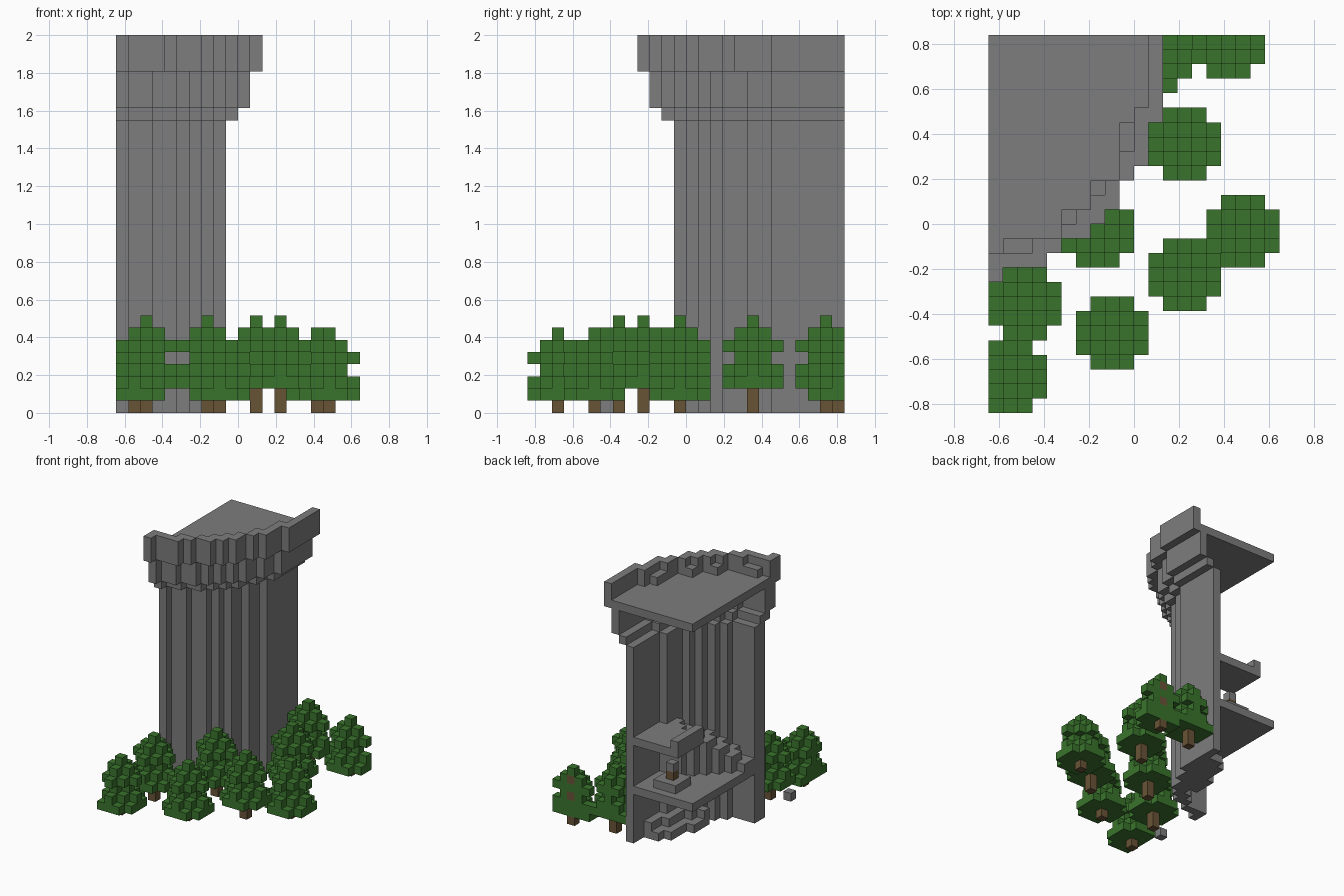
import bpy, bmesh, math
from mathutils import Vector

cube = bpy.data.objects.get("Cube")
if cube:
    bpy.data.objects.remove(cube, do_unlink=True)

V = 2 / 31                    # edge of one block
NX, NY = 20, 26               # plot size in blocks
CX, CY = -3, 23               # tower axis, in blocks


def material(name, rgb):
    m = bpy.data.materials.new(name)
    m.use_nodes = True
    m.diffuse_color = (*rgb, 1)
    bsdf = next(n for n in m.node_tree.nodes if n.type == 'BSDF_PRINCIPLED')
    bsdf.inputs["Base Color"].default_value = (*rgb, 1)
    bsdf.inputs["Roughness"].default_value = 0.9
    return m


STONE = material("grey_stone", (0.205, 0.205, 0.205))
LEAF = material("leaf_green", (0.042, 0.175, 0.026))
WOOD = material("brown_wood", (0.14, 0.088, 0.037))

AXES = [Vector(a) for a in ((1, 0, 0), (0, 1, 0), (0, 0, 1))]


def blocks(name, cells, mat):
    """Outer skin of a set of unit blocks, as one object."""
    cells = {c for c in cells if 0 <= c[0] < NX and 0 <= c[1] < NY}
    bm = bmesh.new()
    for c in cells:
        mid = Vector(c) + Vector((0.5, 0.5, 0.5))
        for k in range(3):
            for s in (-1, 1):
                n = AXES[k] * s
                if tuple(int(a + b) for a, b in zip(c, n)) in cells:
                    continue
                u, w = AXES[(k + 1) % 3] / 2, AXES[(k + 2) % 3] / 2 * s
                quad = [mid + n / 2 + p for p in (-u - w, u - w, u + w, w - u)]
                bm.faces.new([bm.verts.new(
                    ((p.x - NX / 2) * V, (p.y - NY / 2) * V, p.z * V)) for p in quad])
    bmesh.ops.remove_doubles(bm, verts=bm.verts, dist=V / 100)
    mesh = bpy.data.meshes.new(name)
    bm.to_mesh(mesh)
    bm.free()
    mesh.materials.append(mat)
    obj = bpy.data.objects.new(name, mesh)
    bpy.context.collection.objects.link(obj)


def box(xs, ys, zs):
    return {(i, j, k) for i in range(*xs) for j in range(*ys) for k in range(*zs)}


def ring(inner, outer, z0, z1):
    """Blocks whose squared distance from the tower axis is in (inner, outer]."""
    return {c for c in box((0, NX), (0, NY), (z0, z1))
            if inner < (c[0] - CX) ** 2 + (c[1] - CY) ** 2 <= outer}


def angle(c):
    return math.degrees(math.atan2(CY - c[1], c[0] - CX))


# Tower shell, one block thick, widening towards the top
blocks("tower_wall", ring(106, 130, 0, 24), STONE)
blocks("lower_corbel", ring(128, 153, 24, 25), STONE)
blocks("upper_corbel", ring(151, 178, 25, 28), STONE)
blocks("parapet", ring(176, 206, 28, 31), STONE)
blocks("roof_floor", ring(-1, 176, 28, 29), STONE)

# Small steps behind the parapet, mirrored about the diagonal
half = {(9, 18, 29), (9, 19, 29), (7, 15, 29)}
blocks("parapet_steps", half | {(20 - j, 20 - i, k) for i, j, k in half}, STONE)

# Inner floors
blocks("lower_floor", ring(-1, 106, 6, 7), STONE)
blocks("upper_floor", box((2, 8), (21, NY), (12, 13)) & ring(-1, 106, 12, 13), STONE)
blocks("upper_floor_rail", box((2, 3), (21, NY), (13, 14)), STONE)

# Curved stairs along the inside of the wall
stairs = set()
for i, j, k in ring(60, 106, 7, 13):
    a = angle((i, j))
    if a > 16 and k <= max(7, 12 - int((a - 16) / 10)):
        stairs.add((i, j, k))
blocks("upper_stairs", stairs, STONE)

# Low stepped ledge at the foot of the wall
ledge = ring(64, 106, 0, 1) | ring(82, 106, 1, 2)
blocks("foot_ledge", {c for c in ledge if -3 < angle(c) < 42}, STONE)

# Pedestal on the lower floor
blocks("pedestal_base", box((3, 6), (22, 25), (7, 8)), STONE)
blocks("pedestal_post", {(4, 23, 8)}, WOOD)
blocks("pedestal_top", {(4, 23, 9)}, STONE)

# Loose stone outside
blocks("loose_stone", {(0, 6, 0)}, STONE)

# Trees: reach of each crown layer, bottom to top, counted in block steps
REACH = [3, 2, 1, 2, 1, 0]

# Trunk column, and height of the bare trunk
TREES = [(13, 18, 2), (17, 12, 1), (13, 9, 2), (8, 5, 1), (7, 12, 2),
         (2, 7, 2), (1, 2, 1), (16, 25, 1), (11, 24, 2)]
taken = set()
for n, (ti, tj, base) in enumerate(TREES, 1):
    trunk = {(ti, tj, k) for k in (*range(base), base + 2, base + 4)}
    crown = {(ti + x, tj + y, base + k) for k, reach in enumerate(REACH)
             for x in range(-2, 3) for y in range(-2, 3) if abs(x) + abs(y) <= reach}
    crown -= trunk | taken
    taken |= crown | trunk
    blocks(f"tree_crown_{n}", crown, LEAF)
    blocks(f"tree_trunk_{n}", trunk, WOOD)
